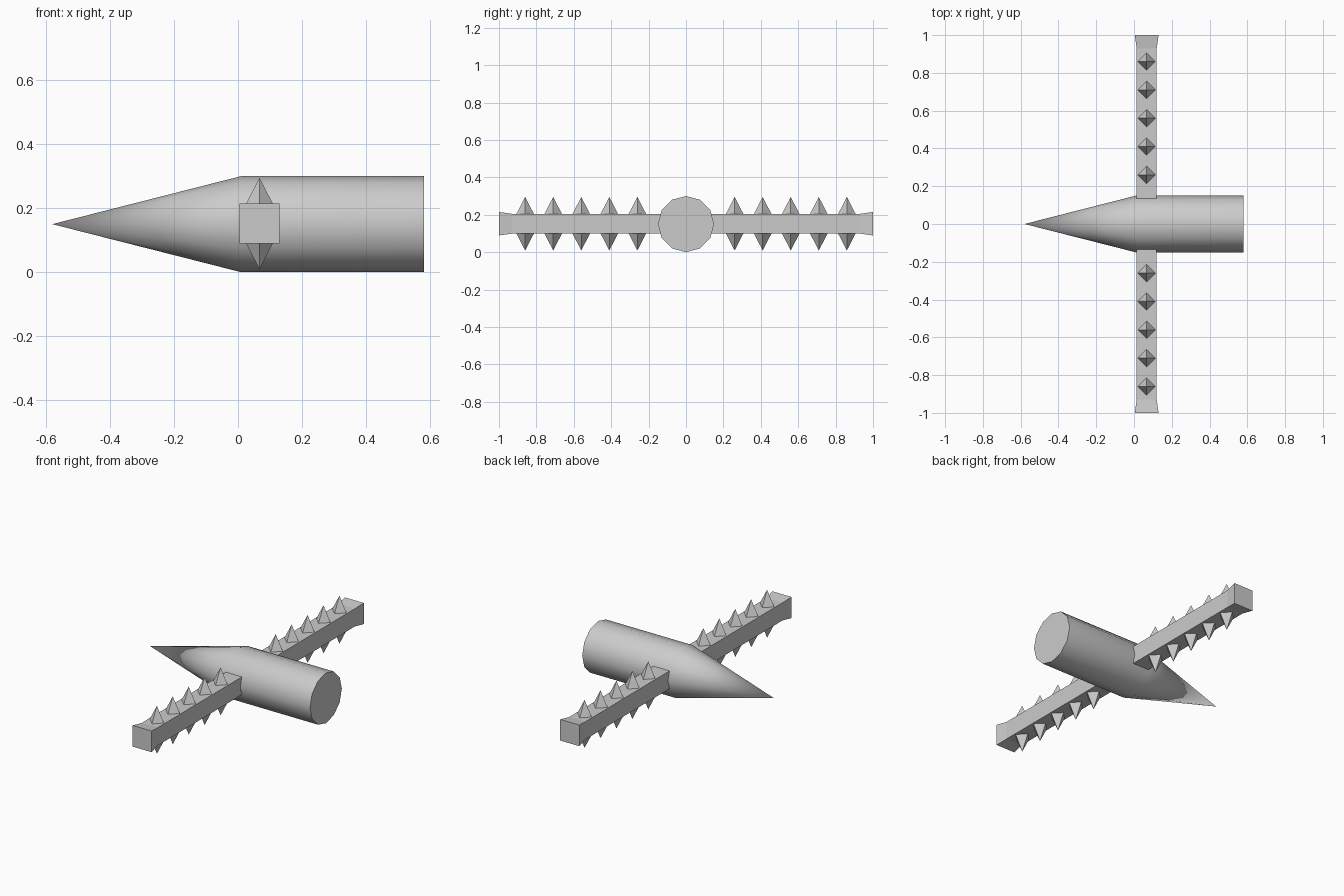
import bpy, bmesh
from math import pi, cos, sin, radians

if "Cube" in bpy.data.objects:
    bpy.data.objects.remove(bpy.data.objects["Cube"])

CX, CZ = 0.067, 0.152   # centre line of the crossbar


def make(name, rings, caps=True):
    """Skin a list of vertex rings; a one-point ring closes to a tip."""
    bm = bmesh.new()
    rv = [[bm.verts.new(p) for p in r] for r in rings]
    for a, b in zip(rv, rv[1:]):
        n = max(len(a), len(b))
        for i in range(n):
            j = (i + 1) % n
            if len(a) == 1:
                bm.faces.new((a[0], b[j], b[i]))
            elif len(b) == 1:
                bm.faces.new((a[i], a[j], b[0]))
            else:
                bm.faces.new((a[i], a[j], b[j], b[i]))
    for r in (rv[0], rv[-1]):
        if caps and len(r) > 2:
            bm.faces.new(r)
    bmesh.ops.recalc_face_normals(bm, faces=bm.faces)
    mesh = bpy.data.meshes.new(name)
    bm.to_mesh(mesh)
    bm.free()
    ob = bpy.data.objects.new(name, mesh)
    bpy.context.collection.objects.link(ob)
    return ob


# Pointed body: cylinder with a long cone nose
def circle(x, r, n=12):
    return [(x, r * cos(2 * pi * i / n), 0.15 + r * sin(2 * pi * i / n)) for i in range(n)]


body = make("body", [[(-0.58, 0, 0.15)], circle(0.01, 0.15), circle(0.58, 0.15)])
bpy.context.view_layer.objects.active = body
body.select_set(True)
bpy.ops.object.shade_smooth_by_angle(angle=radians(40))


# Square crossbar with flared ends
def square(y, h):
    return [(CX + sx * h, y, CZ + sz * h) for sx, sz in ((-1, -1), (1, -1), (1, 1), (-1, 1))]


make("crossbar", [square(-1, 0.063), square(-0.93, 0.053),
                  square(0.93, 0.053), square(1, 0.063)])

# Four-sided spikes above and below each arm
for side in (-1, 1):
    for k in range(5):
        y = side * (0.26 + 0.15 * k)
        for up in (-1, 1):
            base = [(CX + 0.048 * cos(i * pi / 2), y + 0.048 * sin(i * pi / 2), CZ + up * 0.05)
                    for i in range(4)]
            make("spike", [base, [(CX, y, CZ + up * 0.143)]])
